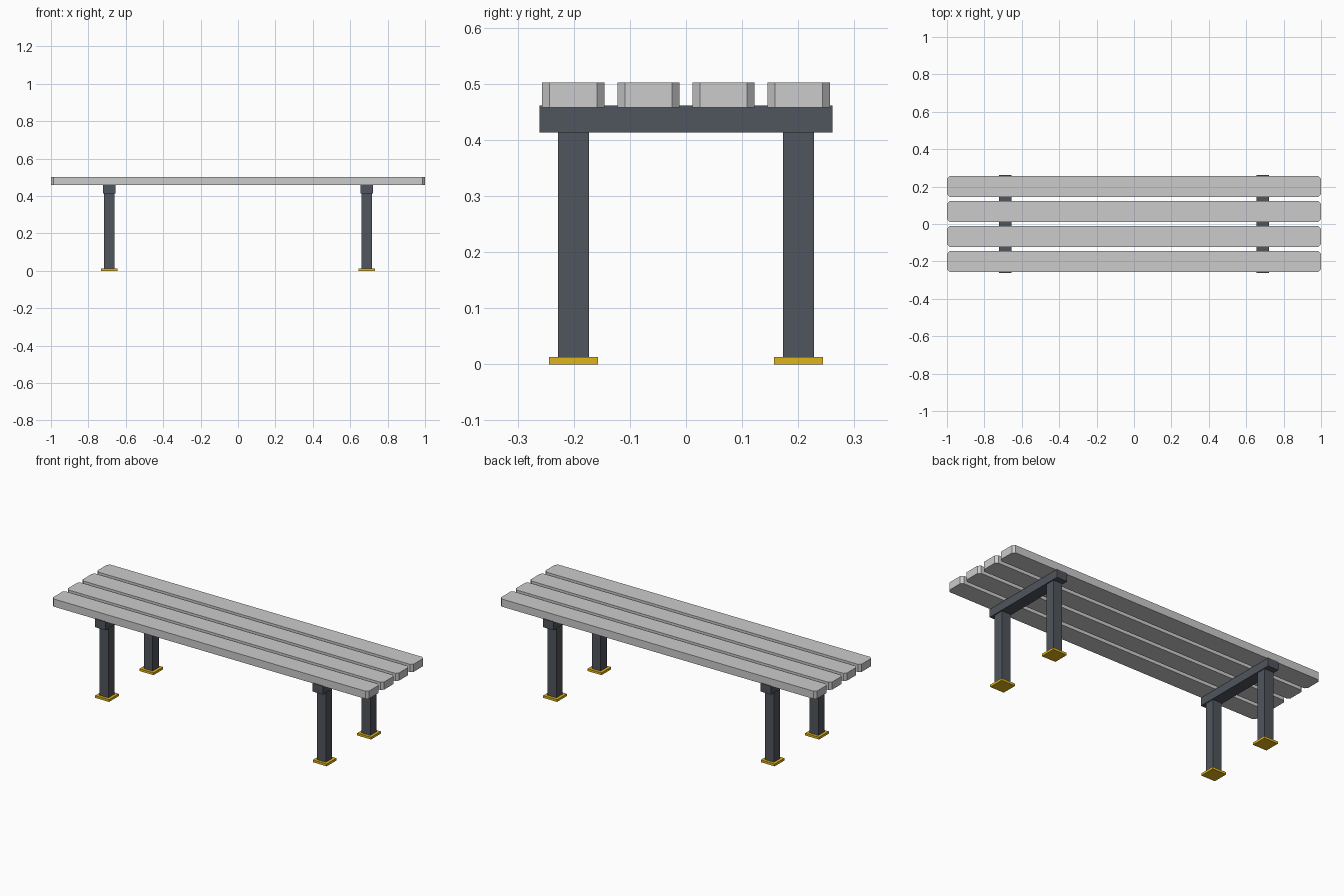
import bpy, bmesh

if "Cube" in bpy.data.objects:
    bpy.data.objects.remove(bpy.data.objects["Cube"])


def material(name, color):
    mat = bpy.data.materials.new(name)
    mat.diffuse_color = (*color, 1)
    mat.use_nodes = True
    mat.node_tree.nodes["Principled BSDF"].inputs["Base Color"].default_value = mat.diffuse_color
    return mat


STEEL = material("dark_steel", (0.08, 0.09, 0.11))
YELLOW = material("yellow", (0.75, 0.46, 0.01))


def box(name, x, y, z0, z1, width, depth, mat=None, chamfer=0):
    """Box between heights z0 and z1, optionally with chamfered upright edges."""
    bm = bmesh.new()
    bmesh.ops.create_cube(bm, size=1)
    bmesh.ops.scale(bm, vec=(width, depth, z1 - z0), verts=bm.verts)
    if chamfer:
        upright = [e for e in bm.edges
                   if abs(e.verts[0].co.z - e.verts[1].co.z) > 1e-4]
        bmesh.ops.bevel(bm, geom=upright, offset=chamfer, segments=1,
                        affect='EDGES', profile=0.5)
    mesh = bpy.data.meshes.new(name)
    bm.to_mesh(mesh)
    bm.free()
    if mat:
        mesh.materials.append(mat)
    obj = bpy.data.objects.new(name, mesh)
    obj.location = (x, y, (z0 + z1) / 2)
    bpy.context.collection.objects.link(obj)
    return obj


# Seat slats
for i in range(4):
    box(f"seat_slat_{i + 1}", 0, (i - 1.5) * 0.134, 0.458, 0.502,
        2.0, 0.111, chamfer=0.0135)

# Two supports, each a cross beam on two legs with foot plates
for sx, side in ((-1, "left"), (1, "right")):
    x = sx * 0.688
    box(f"{side}_cross_beam", x, 0, 0.413, 0.461, 0.067, 0.522, STEEL)
    for sy, end in ((-1, "front"), (1, "back")):
        y = sy * 0.2005
        box(f"{side}_{end}_leg", x, y, 0.013, 0.413, 0.056, 0.056, STEEL)
        box(f"{side}_{end}_foot_plate", x, y, 0, 0.013, 0.088, 0.088, YELLOW)
